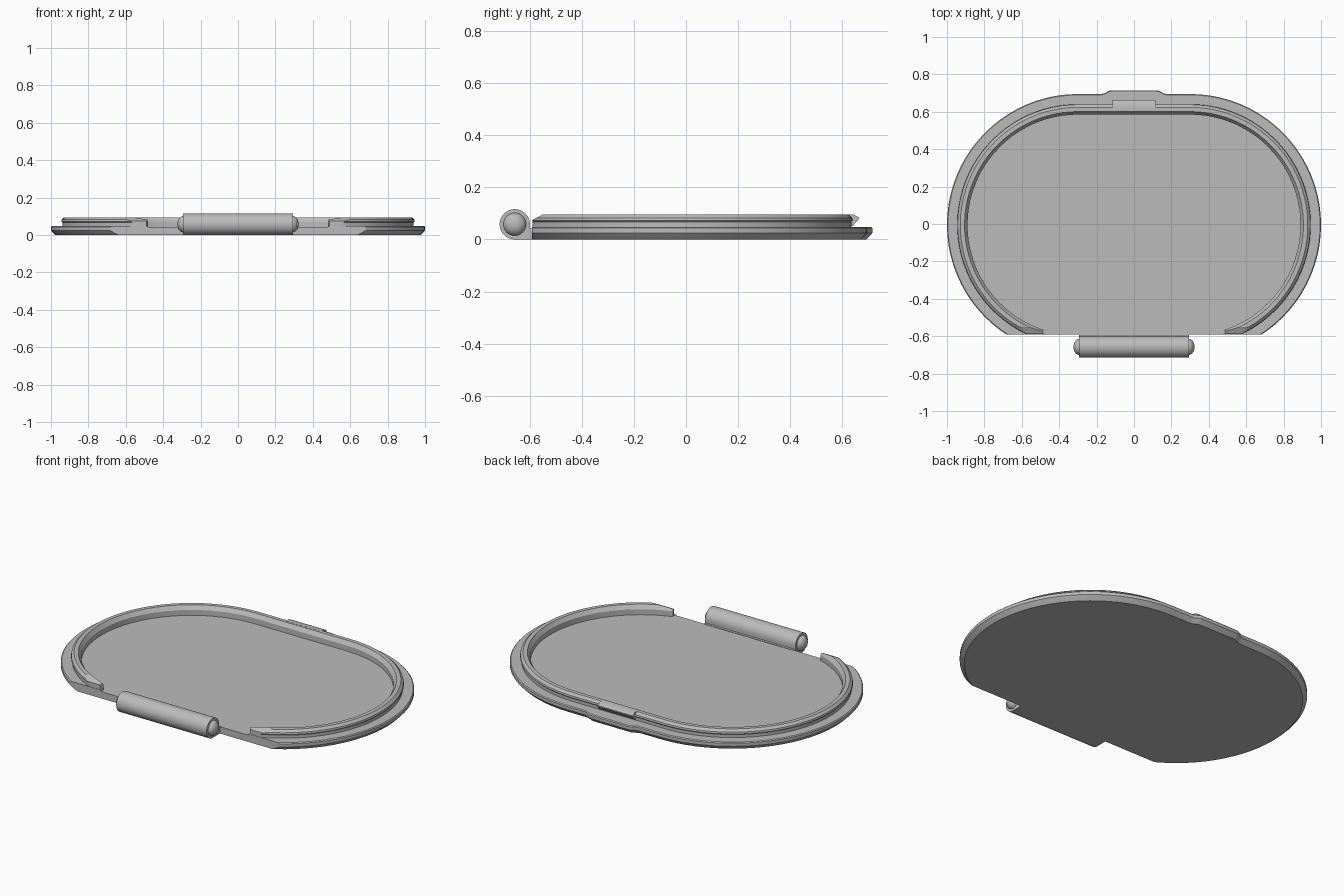
import bpy, bmesh, math
from mathutils import Vector

if "Cube" in bpy.data.objects:
    bpy.data.objects.remove(bpy.data.objects["Cube"], do_unlink=True)

grey = bpy.data.materials.new("plain grey")
grey.use_nodes = True
COLOUR = (0.5, 0.5, 0.5, 1)
grey.diffuse_color = COLOUR
grey.node_tree.nodes["Principled BSDF"].inputs["Base Color"].default_value = COLOUR

R, CX, CY = 0.70, 0.30, -0.005      # corner radius and arc centres of the outline
FRONT = -0.59                       # straight cut along the front


def finish(name, bm, angle=30):
    """Turn a bmesh into a shaded, coloured object."""
    bmesh.ops.recalc_face_normals(bm, faces=bm.faces)
    mesh = bpy.data.meshes.new(name)
    bm.to_mesh(mesh)
    bm.free()
    ob = bpy.data.objects.new(name, mesh)
    bpy.context.collection.objects.link(ob)
    mesh.materials.append(grey)
    bpy.ops.object.select_all(action='DESELECT')
    ob.select_set(True)
    bpy.context.view_layer.objects.active = ob
    bpy.ops.object.shade_smooth_by_angle(angle=math.radians(angle))
    return ob


def outline(d, start, end, z, steps=40):
    """Rounded outline inset by d, with a small bulge at the back of the outer lip."""
    r = R - d
    pts = []
    for i in range(steps + 1):
        a = math.radians(start + (90 - start) * i / steps)
        pts.append((CX + r * math.cos(a), CY + r * math.sin(a), z))
    bulge = 0.02 if d < 0.05 else 0
    for x, k in ((.175, 0), (.16, .15), (.135, .85), (.12, 1),
                 (-.12, 1), (-.135, .85), (-.16, .15), (-.175, 0)):
        pts.append((x, CY + r + bulge * k, z))
    for i in range(steps + 1):
        a = math.radians(90 + (end - 90) * i / steps)
        pts.append((-CX + r * math.cos(a), CY + r * math.sin(a), z))
    return pts


def bridge(bm, a, b, closed):
    n = len(a)
    for i in range(n if closed else n - 1):
        j = (i + 1) % n
        bm.faces.new((a[i], a[j], b[j], b[i]))


def clip(bm, co, normal):
    """Cut away everything on the normal side and cap the opening."""
    bmesh.ops.bisect_plane(bm, geom=bm.verts[:] + bm.edges[:] + bm.faces[:],
                           plane_co=co, plane_no=normal, clear_outer=True)
    bmesh.ops.holes_fill(bm, edges=[e for e in bm.edges if e.is_boundary], sides=0)


def prism(name, profile, half_width, angle=30):
    """Extrude a (y, z) profile along x, symmetric about the centre."""
    bm = bmesh.new()
    a = [bm.verts.new((-half_width, y, z)) for y, z in profile]
    b = [bm.verts.new((half_width, y, z)) for y, z in profile]
    bridge(bm, a, b, True)
    bm.faces.new(a)
    bm.faces.new(b)
    return finish(name, bm, angle)


# Base plate: chamfered underside, outer lip and slightly sunken floor
bm = bmesh.new()
rings = [[bm.verts.new(p) for p in outline(d, -90, 270, z)]
         for d, z in ((.024, 0), (.004, .02), (0, .025), (0, .043), (.005, .048),
                      (.085, .048), (.09, .04))]
for a, b in zip(rings, rings[1:]):
    bridge(bm, a, b, True)
bm.faces.new(rings[0])
bm.faces.new(rings[-1])
clip(bm, Vector((0, FRONT, 0)), Vector((0, -1, 0)))
finish("base_plate", bm, 25)

# Raised rim: open at the front, with sloping sides and bevelled ends
bm = bmesh.new()
rings = [[bm.verts.new(p) for p in outline(d, -72, 252, z)]
         for d, z in ((.061, .04), (.061, .066), (.055, .072), (.057, .082),
                      (.071, .095), (.094, .095), (.110, .072), (.110, .04))]
for a, b in zip(rings, rings[1:] + rings[:1]):
    bridge(bm, a, b, False)
bm.faces.new([r[0] for r in rings])
bm.faces.new([r[-1] for r in rings])
clip(bm, Vector((0, FRONT + .002, 0)), Vector((0, -1, 0)))
clip(bm, Vector((0, FRONT, .075)), Vector((0, -.45, .89)))
finish("raised_rim", bm, 25)

# Snap catch on the back of the rim
prism("snap_catch", [(.612, .0955), (.642, .0955), (.663, .084), (.663, .078),
                     (.640, .052), (.612, .052)], .115)

# Hinge barrel: round on top, squared off below where it joins the plate
HY, HZ, HR = -.657, .058, .058
arc = [(HY + HR * math.cos(math.radians(a)), HZ + HR * math.sin(math.radians(a)))
       for a in range(0, 271, 6)]
prism("hinge_barrel", arc + [(-.585, 0), (-.585, .042), (-.599, .042)], .295)

# Domed pivot pins at both ends of the barrel
for side, label in ((1, "left"), (-1, "right")):
    bm = bmesh.new()
    bmesh.ops.create_uvsphere(bm, u_segments=32, v_segments=16, radius=1)
    bmesh.ops.scale(bm, vec=(.033, .044, .044), verts=bm.verts)
    bmesh.ops.translate(bm, vec=(side * .291, HY, HZ), verts=bm.verts)
    finish("hinge_pin_" + label, bm, 40)
